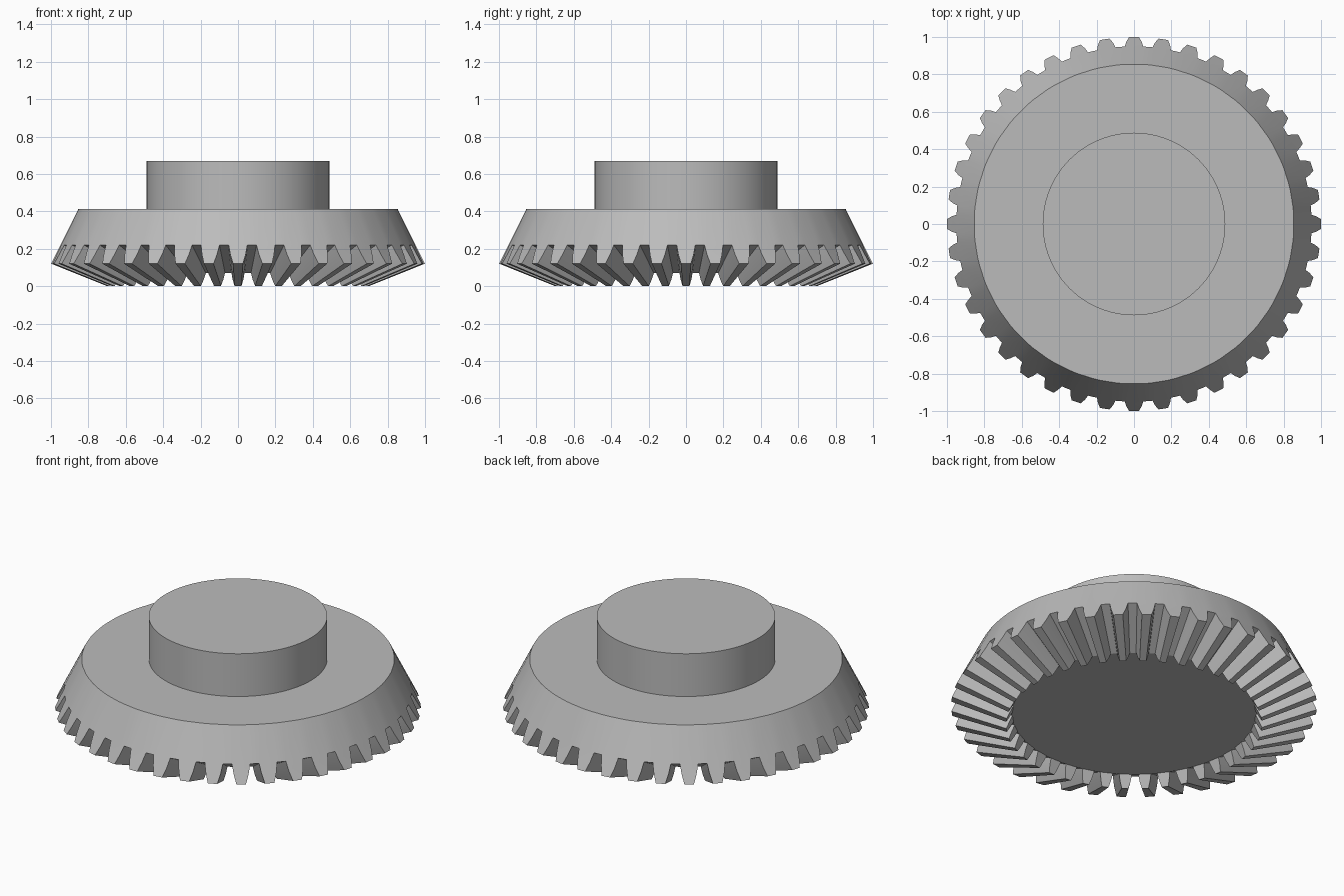
import bpy, bmesh
from math import sin, cos, pi, radians
from mathutils import Vector

cube = bpy.data.objects.get("Cube")
if cube:
    bpy.data.objects.remove(cube, do_unlink=True)

TEETH = 40
PITCH = 2 * pi / TEETH
APEX = Vector((0, 0, -0.28))   # all tooth lines converge here
INNER = 0.7                    # inner tooth end, scaled towards the apex
ROOT, TIP, SHOULDER = (0.95, 0.22), (1.0, 0.12), (0.855, 0.412)

# One tooth outline: (sideways offset, height from root to tip)
OUTLINE = [(-0.050, 0), (-0.041, 0.5), (-0.026, 1),
           (0.026, 1), (0.041, 0.5), (0.050, 0)]

grey = bpy.data.materials.new("plain grey")
grey.use_nodes = True
colour = (0.5, 0.5, 0.5, 1)
grey.diffuse_color = colour
grey.node_tree.nodes["Principled BSDF"].inputs["Base Color"].default_value = colour


def finish(bm, name):
    bmesh.ops.recalc_face_normals(bm, faces=bm.faces)
    mesh = bpy.data.meshes.new(name)
    bm.to_mesh(mesh)
    bm.free()
    mesh.materials.append(grey)
    obj = bpy.data.objects.new(name, mesh)
    bpy.context.collection.objects.link(obj)
    bpy.ops.object.select_all(action="DESELECT")
    obj.select_set(True)
    bpy.context.view_layer.objects.active = obj
    bpy.ops.object.shade_smooth_by_angle(angle=radians(25))
    return obj


def polar(radius, angle, z):
    return Vector((radius * cos(angle), radius * sin(angle), z))


# Gear body with converging teeth
bm = bmesh.new()
outer, inner, shoulder = [], [], []
for i in range(TEETH):
    for side, t in OUTLINE:
        r = ROOT[0] + (TIP[0] - ROOT[0]) * t
        z = ROOT[1] + (TIP[1] - ROOT[1]) * t
        angle = i * PITCH + side / r
        p = polar(r, angle, z)
        outer.append(bm.verts.new(p))
        inner.append(bm.verts.new(APEX + (p - APEX) * INNER))
        if t == 0:
            shoulder.append(bm.verts.new(polar(SHOULDER[0], angle, SHOULDER[1])))

n, k = len(outer), len(OUTLINE)
for j in range(n):             # tooth tips, flanks and gaps
    m = (j + 1) % n
    bm.faces.new((outer[j], outer[m], inner[m], inner[j]))
for i in range(TEETH):         # tooth ends and back cone
    a, b, c = i * k, i * k + k - 1, (i + 1) * k % n
    s = [shoulder[(2 * i + d) % len(shoulder)] for d in range(3)]
    bm.faces.new(outer[a:b + 1])
    bm.faces.new(inner[a:b + 1])
    bm.faces.new((outer[a], outer[b], s[1], s[0]))
    bm.faces.new((outer[b], outer[c], s[2], s[1]))
bm.faces.new(shoulder)         # flat top
bm.faces.new([v for j, v in enumerate(inner) if j % k in (0, k - 1)])  # recessed floor
finish(bm, "gear_body")

# Hub
bm = bmesh.new()
bottom, top = 0.40, 0.67
bmesh.ops.create_cone(bm, cap_ends=True, segments=96, radius1=0.488,
                      radius2=0.488, depth=top - bottom)
bmesh.ops.translate(bm, verts=bm.verts, vec=(0, 0, (top + bottom) / 2))
finish(bm, "hub")
